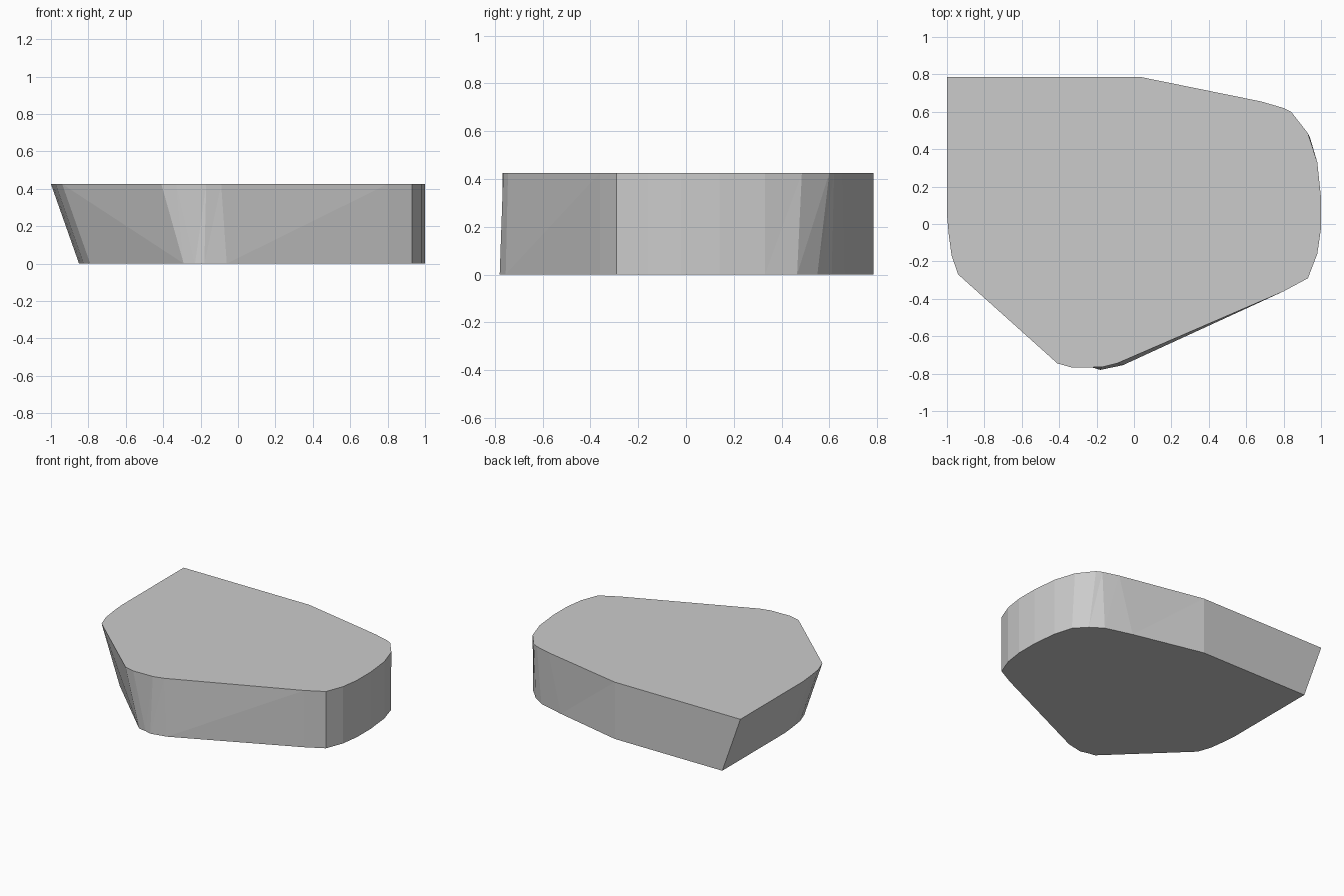
import bpy
import bmesh

if "Cube" in bpy.data.objects:
    bpy.data.objects.remove(bpy.data.objects["Cube"], do_unlink=True)

HEIGHT = 0.425

# Plain grey material
grey = bpy.data.materials.new("plain_grey")
grey.use_nodes = True
colour = (0.6, 0.6, 0.6, 1)
grey.diffuse_color = colour
grey.node_tree.nodes["Principled BSDF"].inputs["Base Color"].default_value = colour

# Upper rim, clockwise from the back right corner; each point is followed by
# the shift of the matching lower rim point
rim = [
    ((-1, .785), (.15, 0)),
    ((.04, .785), (0, 0)),
    ((.68, .655), (-.11, .01)),
    ((.80, .62), (-.03, -.01)),
    ((.84, .60), (.02, -.05)),
    ((.93, .485), (.01, -.02)),
    ((.98, .33), (0, 0)),
    ((1, .14), (0, 0)),
    ((1, -.02), (0, 0)),
    ((.98, -.16), (0, 0)),
    ((.93, -.29), (0, 0)),
    ((.80, -.36), (0, 0)),
    ((-.09, -.745), (.03, -.01)),
    ((-.17, -.765), (-.01, -.015)),
    ((-.33, -.768), (.10, .003)),
    ((-.41, -.745), (.12, -.01)),
    ((-.94, -.27), (.15, 0)),
    ((-.975, -.17), (.15, 0)),
    ((-.99, -.06), (.15, 0)),
    ((-1, .05), (.15, 0)),
]


def build_wedge(name):
    """Loft the lower rim to the upper rim and cap both ends."""
    bm = bmesh.new()
    upper = [bm.verts.new((x, y, HEIGHT)) for (x, y), shift in rim]
    lower = [bm.verts.new((x + dx, y + dy, 0)) for (x, y), (dx, dy) in rim]
    bm.faces.new(upper)
    bm.faces.new(lower)
    count = len(rim)
    for i in range(count):
        j = (i + 1) % count
        # The long front right wall folds the opposite way to the others
        if rim[i][0][0] < -.4 and rim[i][0][1] < -.7:
            bm.faces.new((upper[i], upper[j], lower[i]))
            bm.faces.new((upper[j], lower[j], lower[i]))
        else:
            bm.faces.new((upper[i], upper[j], lower[j]))
            bm.faces.new((upper[i], lower[j], lower[i]))
    bmesh.ops.recalc_face_normals(bm, faces=bm.faces)
    mesh = bpy.data.meshes.new(name)
    bm.to_mesh(mesh)
    bm.free()
    mesh.materials.append(grey)
    obj = bpy.data.objects.new(name, mesh)
    bpy.context.collection.objects.link(obj)
    return obj


build_wedge("tapered_block")
